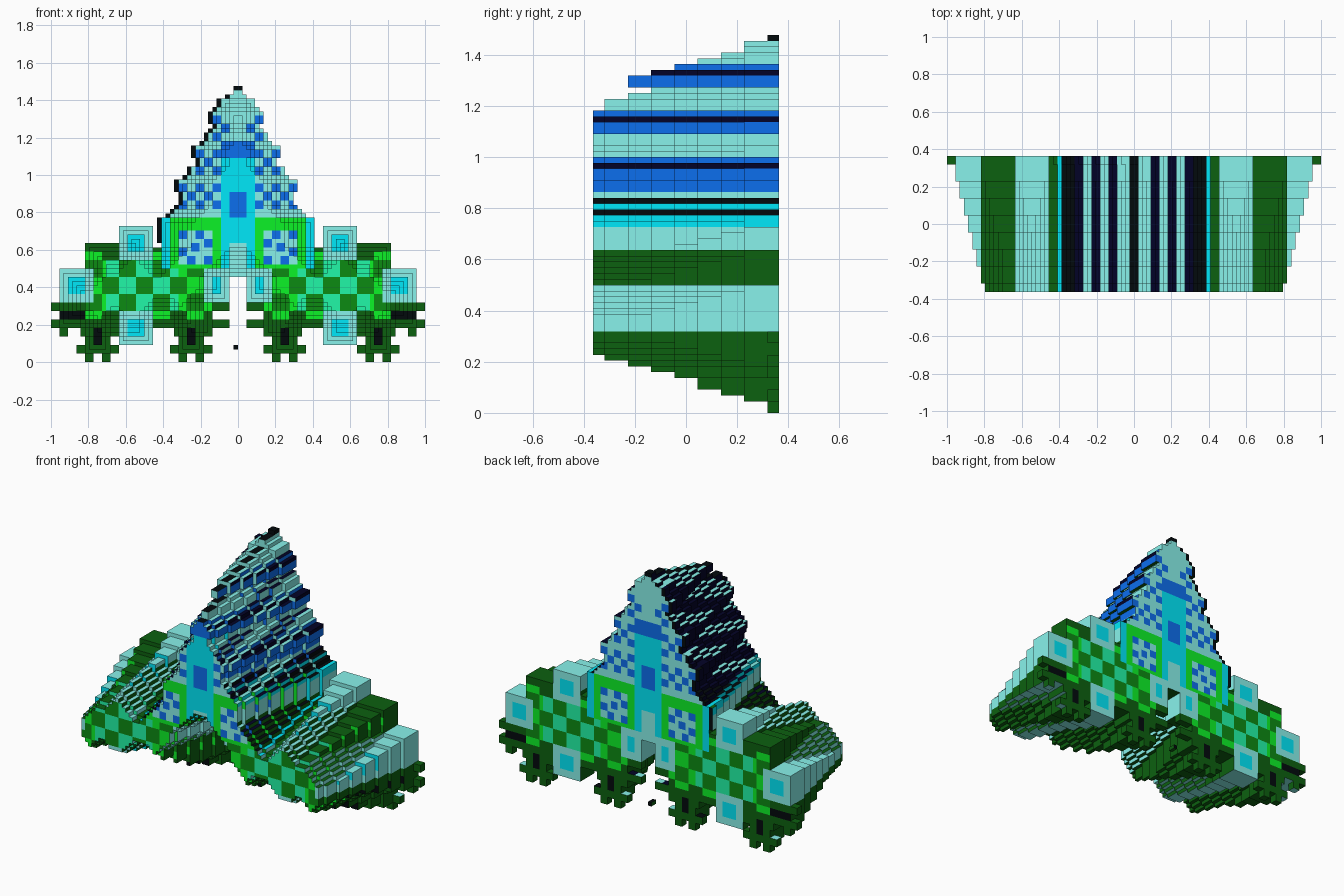
import bpy, bmesh

if "Cube" in bpy.data.objects:
    bpy.data.objects.remove(bpy.data.objects["Cube"])

U = 1 / 44                      # width of one grid cell
LAYERS = 9                      # stepped slices from back to front
YS = [16, 14] + [14 - 4 * k for k in range(1, 8)] + [-16]
YS = [v * U for v in YS]

COLORS = {
    "teal": (.53, .95, .92), "cyan": (0, .91, .98), "blue": (.08, .43, .93),
    "navy": (.04, .04, .17), "black": (.04, .07, .08), "dark": (.08, .38, .09),
    "mid": (.08, .54, .1), "green": (.08, .95, .17), "mint": (.15, .97, .65),
}
MATS = {}
for name, c in COLORS.items():
    MATS[name] = bpy.data.materials.new(name)
    MATS[name].diffuse_color = (*[v ** 2.2 for v in c], 1)
KEYS = list(COLORS)


def rect(x0, x1, z0, z1):
    """Cells of a rectangle and its mirror image."""
    return {(s, z) for x in range(x0, x1) for z in range(z0, z1) for s in (x, -1 - x)}


# Tower half widths per row, from the tip down
TOWER = [2, 4, 4, 5, 6, 6, 6, 5, 6, 7, 7, 8, 10, 10, 10, 9, 9, 11, 11, 12,
         14, 14, 14, 13, 13, 13, 14, 15, 16]
body = set()
for k, w in enumerate(TOWER):
    body |= rect(0, w, 62 - k, 63 - k)

# Shoulders, wings, side pods and foot blocks
for r in [(0, 18, 22, 34), (0, 2, 20, 22), (6, 20, 8, 27), (20, 36, 8, 28),
          (2, 6, 14, 22), (36, 42, 8, 22), (20, 28, 28, 32), (20, 28, 4, 8),
          (28, 37, 6, 8), (6, 15, 6, 8), (30, 36, 2, 6), (8, 14, 2, 6)]:
    body |= rect(*r)

# Back slice: body plus thin legs, side spikes, tip and left outline
back = set(body) | rect(0, 1, 63, 65) | {(-1, 3)}
for x in (8, 12, 30, 34):
    back |= rect(x, x + 2, 0, 8)
for r in [(6, 16, 2, 4), (28, 38, 2, 4), (42, 44, 8, 10), (42, 44, 12, 14),
          (40, 42, 6, 8), (2, 6, 8, 10), (2, 6, 12, 14)]:
    back |= rect(*r)
outline = {(x - 1, z) for x, z in body if z >= 28 and -20 <= x < 0} - body
back |= outline

# Each slice towards the front is worn away by one cell
depth = {c: 1 for c in back}
layer = body | rect(0, 1, 63, 64)
for k in range(2, LAYERS + 1):
    for c in layer:
        depth[c] = k
    layer = {(x, z) for x, z in layer & body
             if {(x + 1, z), (x - 1, z), (x, z + 1), (x, z - 1)} <= layer & body}


def face_color(x, z):
    """Pixel pattern of the front and back."""
    if (x, z) in outline or z == 64 or (x, z) == (-1, 3):
        return "black"
    a = x if x >= 0 else -1 - x
    # nested square panels
    for x0, x1, z0, z1 in [(20, 28, 24, 32), (34, 42, 14, 22), (20, 28, 4, 12), (2, 8, 14, 22)]:
        if x0 <= a < x1 and z0 <= z < z1:
            inner = x0 + 2 <= a < x1 - 2 and z0 + 2 <= z < z1 - 2
            return "cyan" if inner else "teal"
    if z >= 34 or (a < 3 and z >= 20):
        if a < 2 and z < 34:
            return "teal" if z < 28 else "cyan"
        if a < 2 and 34 <= z < 40 or a < 4 and 48 <= z < 52:
            return "blue"
        if a < 4 and z < 48:
            return "cyan"
        check = (a // 2 + z // 2) % 2 == 0 and a >= 2 and (z // 2) % 4 != 1
        return "blue" if check else "teal"
    if a < 18 and z >= 22:       # framed shoulder squares
        if 6 <= a < 14 and 23 <= z < 31:
            ring = a in (6, 7, 12, 13) or z in (23, 24, 29, 30)
            return "blue" if (ring and (a // 2 + (z + 1) // 2) % 2) or (9 <= a < 11 and 26 <= z < 28) else "teal"
        return "green" if 4 <= a < 16 else "cyan"
    if z < 8:
        return "black" if a in (10, 11, 32, 33) and z >= 4 else "dark"
    if z < 14 and (a >= 36 or a < 6):
        return "black" if z in (10, 11) else "dark"
    if (a // 4 + z // 4) % 2:
        return "mid" if 12 <= z < 24 else "dark"
    if z < 10 or z >= 26:
        return "dark"
    return "mint" if 14 <= a < 31 and 12 <= z < 24 else "green"


def side_color(x, z, sign):
    """Bands running along the left and right flanks."""
    if z >= 34 and sign < 0:
        return "navy"
    for top, c in [(14, "dark"), (22, "teal"), (28, "dark"), (32, "teal"), (34, "cyan"),
                   (35, "black"), (36, "cyan"), (37, "black"), (38, "teal"), (42, "blue"),
                   (43, "navy"), (44, "blue"), (48, "teal"), (50, "blue"), (51, "navy"),
                   (52, "blue"), (56, "teal"), (58, "blue"), (59, "navy"), (60, "blue"),
                   (64, "teal"), (99, "black")]:
        if z < top:
            return c


def cap_color(x, z, sign):
    """Stripes on upward and downward steps."""
    a = x if x >= 0 else -1 - x
    if sign < 0 and a < 20:
        return "dark"
    for edge, c in [(1, "black"), (4, "teal"), (6, "navy"), (8, "teal"), (10, "navy"),
                    (12, "teal"), (14, "navy"), (17, "black"), (18, "cyan"), (20, "dark"),
                    (28, "teal"), (36, "dark"), (42, "teal"), (99, "dark")]:
        if a < edge:
            return c


def build(name, cells):
    """Stepped relief mesh of the given cells."""
    bm = bmesh.new()

    def quad(pts, color):
        f = bm.faces.new([bm.verts.new(p) for p in pts])
        f.material_index = KEYS.index(color)

    for x, z in cells:
        d = depth[x, z]
        x0, x1, z0, z1 = x * U, (x + 1) * U, z * U, (z + 1) * U
        yf, yb = YS[d], YS[0]
        c = face_color(x, z)
        quad([(x0, yf, z0), (x1, yf, z0), (x1, yf, z1), (x0, yf, z1)], c)
        quad([(x0, yb, z1), (x1, yb, z1), (x1, yb, z0), (x0, yb, z0)], c)
        for dx, dz in ((1, 0), (-1, 0), (0, 1), (0, -1)):
            n = depth.get((x + dx, z + dz), 0)
            if n >= d:
                continue
            y = YS[n]
            if dx:
                xs = x1 if dx > 0 else x0
                pts = [(xs, yf, z0), (xs, y, z0), (xs, y, z1), (xs, yf, z1)]
                col = side_color(x, z, dx)
            else:
                zs = z1 if dz > 0 else z0
                pts = [(x0, yf, zs), (x1, yf, zs), (x1, y, zs), (x0, y, zs)]
                col = cap_color(x, z, dz)
            quad(pts if dx + dz > 0 else pts[::-1], col)
    bmesh.ops.remove_doubles(bm, verts=bm.verts, dist=1e-5)
    mesh = bpy.data.meshes.new(name)
    bm.to_mesh(mesh)
    bm.free()
    for k in KEYS:
        mesh.materials.append(MATS[k])
    bpy.context.collection.objects.link(bpy.data.objects.new(name, mesh))


# Parts
tower = {(x, z) for x, z in depth if z >= 20 and -20 <= x < 18 and (z >= 28 or -18 <= x)}
build("tower", tower)
build("left_wing", {c for c in depth if c not in tower and c[0] < 0})
build("right_wing", {c for c in depth if c not in tower and c[0] >= 0})

for m in bpy.data.materials:
    if m.users and not m.is_grease_pencil:
        m.use_nodes = True
        m.node_tree.nodes["Principled BSDF"].inputs["Base Color"].default_value = m.diffuse_color
